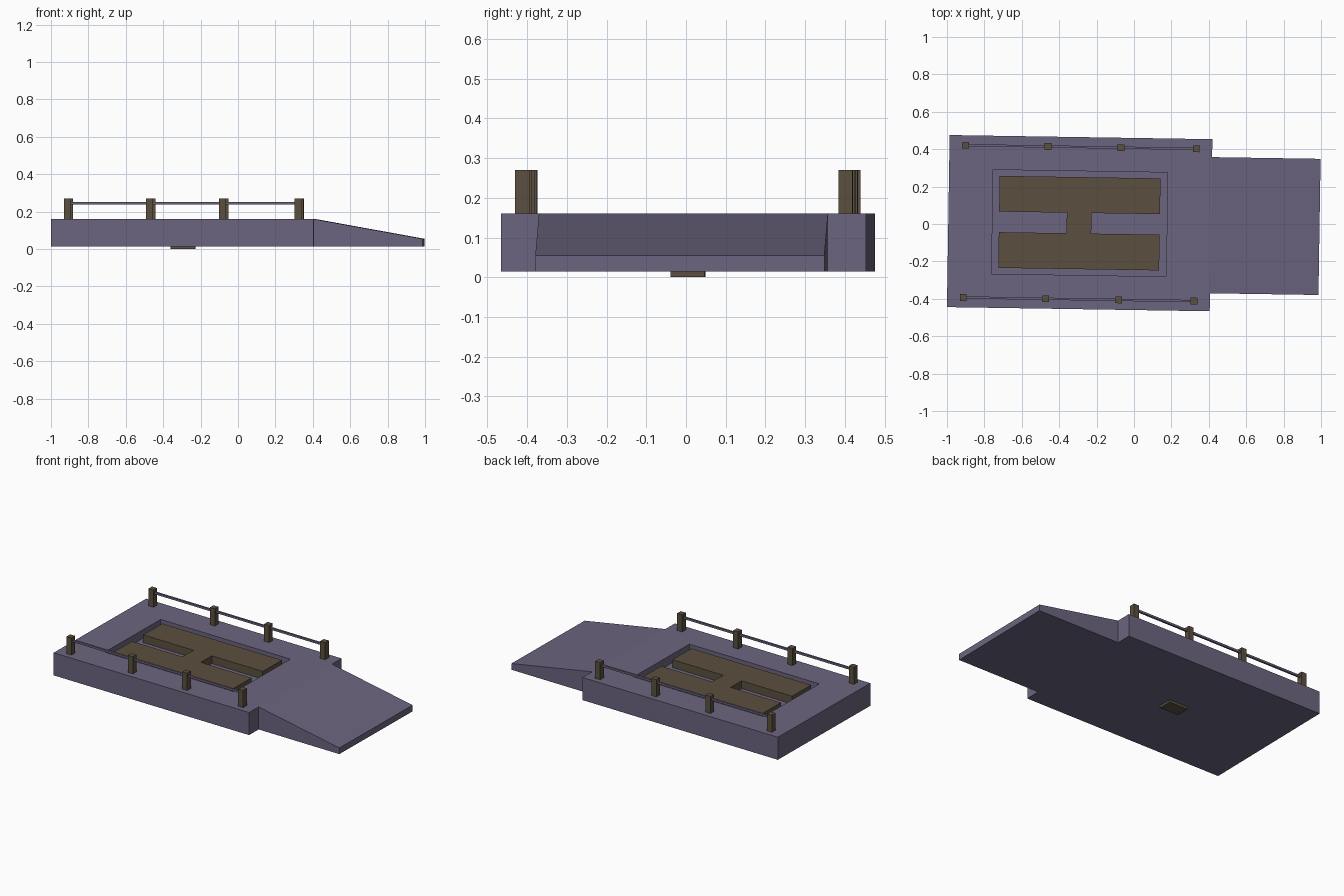
import bpy, bmesh
from mathutils import Matrix

if "Cube" in bpy.data.objects:
    bpy.data.objects.remove(bpy.data.objects["Cube"])

YAW = -0.0157  # the whole model is turned very slightly about z


def material(name, rgb):
    m = bpy.data.materials.new(name)
    m.diffuse_color = (*rgb, 1)
    m.use_nodes = True
    m.node_tree.nodes["Principled BSDF"].inputs["Base Color"].default_value = m.diffuse_color
    return m


slate = material("slate_purple", (0.15, 0.13, 0.215))
brown = material("dark_brown", (0.105, 0.08, 0.05))


def finish(name, bm, mat):
    bmesh.ops.recalc_face_normals(bm, faces=bm.faces[:])
    bm.transform(Matrix.Rotation(YAW, 4, 'Z'))
    me = bpy.data.meshes.new(name)
    bm.to_mesh(me)
    bm.free()
    me.materials.append(mat)
    ob = bpy.data.objects.new(name, me)
    bpy.context.collection.objects.link(ob)
    return ob


def box(name, x0, x1, y0, y1, z0, z1, mat):
    bm = bmesh.new()
    size = Matrix.Diagonal((x1 - x0, y1 - y0, z1 - z0, 1))
    mid = Matrix.Translation(((x0 + x1) / 2, (y0 + y1) / 2, (z0 + z1) / 2))
    bmesh.ops.create_cube(bm, size=1, matrix=mid @ size)
    return finish(name, bm, mat)


# Platform: deck with sunken bay and sloping ramp in one mesh
X0, X1, X2, W, R = -0.993, 0.412, 0.992, 0.46, 0.364
BOTTOM, DECK, LIP, FLOOR = 0.015, 0.16, 0.055, 0.105
outline = [(X0, -W), (X1, -W), (X1, -R), (X2, -R), (X2, R), (X1, R), (X1, W), (X0, W)]
bay = [(-0.757, -0.278), (0.176, -0.278), (0.176, 0.278), (-0.757, 0.278)]
bm = bmesh.new()
low = [bm.verts.new((x, y, BOTTOM)) for x, y in outline]
top = [bm.verts.new((x, y, LIP if x == X2 else DECK)) for x, y in outline]
rim = [bm.verts.new((x, y, DECK)) for x, y in bay]
floor = [bm.verts.new((x, y, FLOOR)) for x, y in bay]
for a, b in ((low, top), (floor, rim)):
    n = len(a)
    for i in range(n):
        j = (i + 1) % n
        bm.faces.new((a[i], a[j], b[j], b[i]))
bm.faces.new(low)
bm.faces.new(floor)
bm.faces.new(top[2:6])
bm.faces.new((top[0], top[1], rim[1], rim[0]))
bm.faces.new((top[1], top[2], top[5], top[6], rim[2], rim[1]))
bm.faces.new((top[6], top[7], rim[3], rim[2]))
bm.faces.new((top[7], top[0], rim[0], rim[3]))
finish("platform", bm, slate)

# H-shaped lift plate in the bay
A, B, C, D, OUT, IN = -0.722, 0.138, -0.36, -0.228, 0.246, 0.055
half = [(A, -OUT), (B, -OUT), (B, -IN), (D, -IN)]
right = half + [(x, -y) for x, y in reversed(half)]
left = [(C, IN), (A, IN), (A, OUT)]
pts = right + left[::-1] + [(C, IN), (C, -IN), (A, -IN)]
clean = []
for p in pts:
    if p not in clean:
        clean.append(p)
bm = bmesh.new()
face = bm.faces.new([bm.verts.new((x, y, FLOOR)) for x, y in clean])
ext = bmesh.ops.extrude_face_region(bm, geom=[face], use_keep_orig=True)
bmesh.ops.translate(bm, vec=(0, 0, 0.05),
                    verts=[v for v in ext["geom"] if isinstance(v, bmesh.types.BMVert)])
finish("lift_plate", bm, brown)

# Lift column poking out underneath
box("lift_column", C, D, -0.043, 0.043, 0, 0.14, brown)

# Railings on both long sides
posts = (-0.907, -0.466, -0.076, 0.327)
P = 0.018
for side, s in (("front", -1), ("back", 1)):
    y = s * 0.407
    for i, x in enumerate(posts):
        box(f"{side}_post_{i + 1}", x - P, x + P, y - P, y + P, DECK - 0.005, 0.27, brown)
    box(f"{side}_rail", posts[0], posts[-1], y - 0.006, y + 0.006, 0.239, 0.252, slate)
